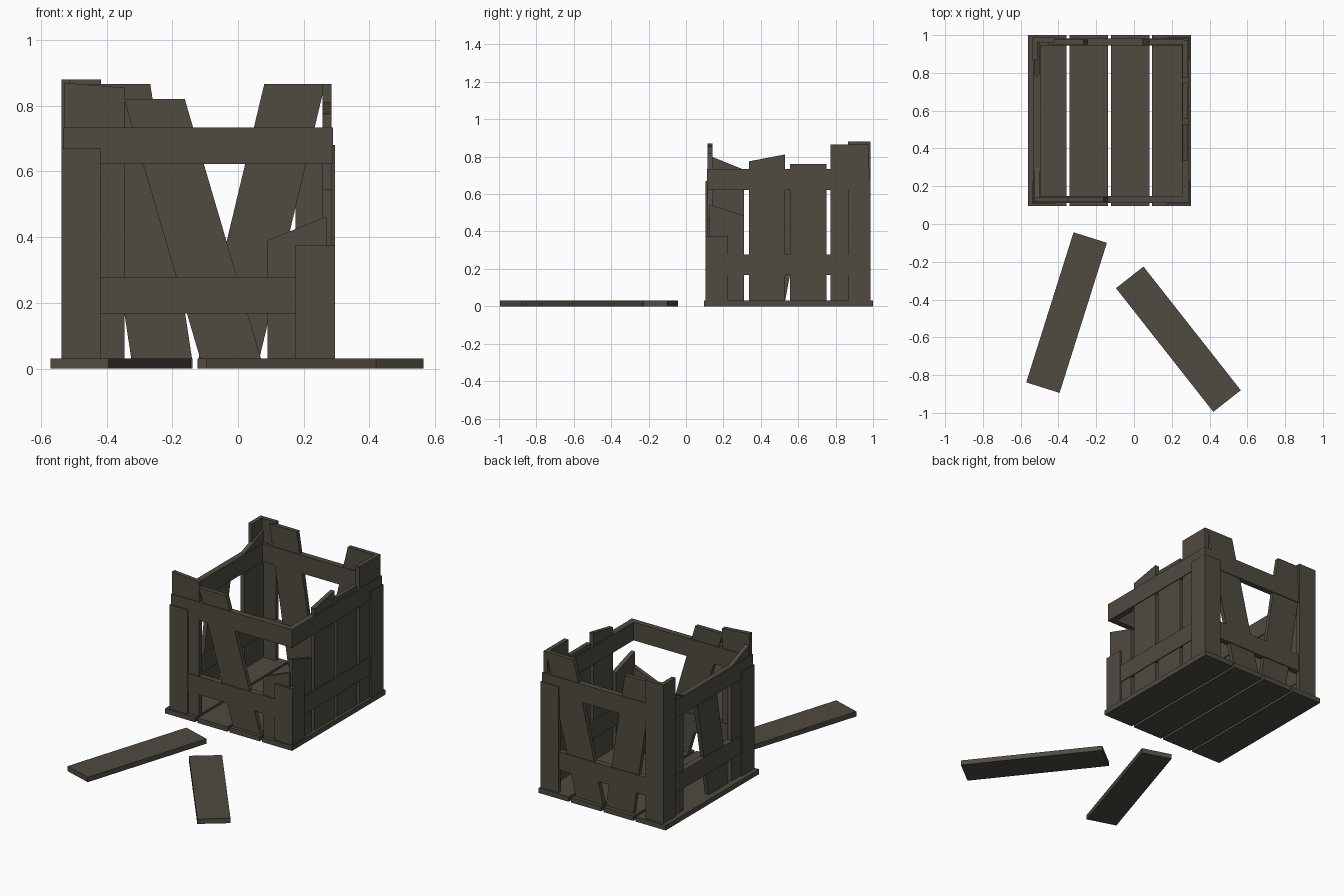
import bpy, math
from mathutils import Vector, Matrix

cube = bpy.data.objects.get("Cube")
if cube:
    bpy.data.objects.remove(cube)

wood = bpy.data.materials.new("weathered_wood")
wood.use_nodes = True
COLOUR = (0.08, 0.07, 0.053, 1)
wood.diffuse_color = COLOUR
wood.node_tree.nodes["Principled BSDF"].inputs["Base Color"].default_value = COLOUR


def prism(name, outline, thickness):
    """Extrude a closed outline of 3D points along a thickness vector."""
    n = len(outline)
    a = [Vector(p) for p in outline]
    b = [p + Vector(thickness) for p in a]
    faces = [tuple(range(n))[::-1], tuple(range(n, 2 * n))]
    faces += [(i, (i + 1) % n, n + (i + 1) % n, n + i) for i in range(n)]
    mesh = bpy.data.meshes.new(name)
    mesh.from_pydata(a + b, [], faces)
    mesh.materials.append(wood)
    obj = bpy.data.objects.new(name, mesh)
    bpy.context.collection.objects.link(obj)
    # consistent outward normals
    import bmesh
    bm = bmesh.new()
    bm.from_mesh(mesh)
    bmesh.ops.recalc_face_normals(bm, faces=bm.faces)
    bm.to_mesh(mesh)
    bm.free()
    return obj


# Walls: axis along the wall, outer face position, inward direction
WALLS = {
    "front": ("x", 0.105, 1),
    "back": ("x", 0.987, -1),
    "left": ("y", 0.295, -1),
    "right": ("y", -0.537, 1),
}


def board(name, wall, lo, hi, z0, z1, z2=None, lean=0, inset=0.0, thick=0.03):
    """Upright board; z1 and z2 are the top heights at its lo and hi edges,
    lean is the sideways shift of its top."""
    axis, face, inward = WALLS[wall]
    z2 = z1 if z2 is None else z2
    depth = face + inward * inset
    outline = [(lo, z0), (hi, z0), (hi + lean, z2), (lo + lean, z1)]
    if axis == "x":
        return prism(name, [(u, depth, z) for u, z in outline], (0, inward * thick, 0))
    return prism(name, [(depth, u, z) for u, z in outline], (inward * thick, 0, 0))


FLOOR = 0.03

# Floor planks
for i in range(4):
    x = -0.562 + i * 0.2195
    prism(f"floor_plank_{i + 1}",
          [(x, 0.095, 0), (x + 0.204, 0.095, 0), (x + 0.204, 1, 0), (x, 1, 0)],
          (0, 0, FLOOR))

# Corner posts, each an L of two boards
for end, y0 in (("front", 0.105), ("back", 0.867)):
    for side, x0 in (("right", -0.537), ("left", 0.175)):
        top = {"frontright": 0.67, "frontleft": 0.375,
               "backright": 0.88, "backleft": 0.68}[end + side]
        board(f"{end}_{side}_post_a", end, x0, x0 + 0.12, FLOOR, top, thick=0.025)
        board(f"{end}_{side}_post_b", side, y0, y0 + 0.12, FLOOR, top, thick=0.025)

# Horizontal rails, two on each wall
for wall, (axis, _, _) in WALLS.items():
    lo, hi = (-0.532, 0.29) if axis == "x" else (0.112, 0.981)
    for level, z in (("lower", 0.167), ("upper", 0.623)):
        board(f"{wall}_{level}_rail", wall, lo, hi, z, z + 0.111,
              inset=0.006, thick=0.036)

# Slats: wall, lo, hi, top at lo, top at hi, lean
SLATS = [
    ("front", -0.53, -0.345, 0.87, 0.855, 0),
    ("front", -0.115, 0.07, 0.82, 0.82, -0.232),
    ("front", 0.09, 0.27, 0.39, 0.463, 0),
    ("back", -0.325, -0.14, 0.866, 0.866, -0.127),
    ("back", -0.12, 0.065, 0.866, 0.866, 0.2),
    ("left", 0.125, 0.31, 0.545, 0.485, 0),
    ("left", 0.337, 0.53, 0.775, 0.812, 0),
    ("left", 0.555, 0.75, 0.76, 0.76, 0),
    ("left", 0.773, 0.975, 0.866, 0.866, 0),
    ("right", 0.125, 0.31, 0.805, 0.73, 0),
    ("right", 0.34, 0.53, 0.70, 0.70, 0.127),
    ("right", 0.775, 0.97, 0.735, 0.81, 0),
]
for i, (wall, lo, hi, z1, z2, lean) in enumerate(SLATS):
    board(f"{wall}_slat_{i + 1}", wall, lo, hi, FLOOR, z1, z2, lean,
          inset=0.011, thick=0.026)

# Two loose boards on the ground
for name, x, y, angle in (("loose_board_right", -0.357, -0.469, 72.5),
                          ("loose_board_left", 0.235, -0.61, 128.2)):
    l, w = 0.4165, 0.0925
    obj = prism(name, [(-l, -w, 0), (l, -w, 0), (l, w, 0), (-l, w, 0)], (0, 0, FLOOR))
    obj.data.transform(Matrix.Translation((x, y, 0))
                       @ Matrix.Rotation(math.radians(angle), 4, "Z"))
